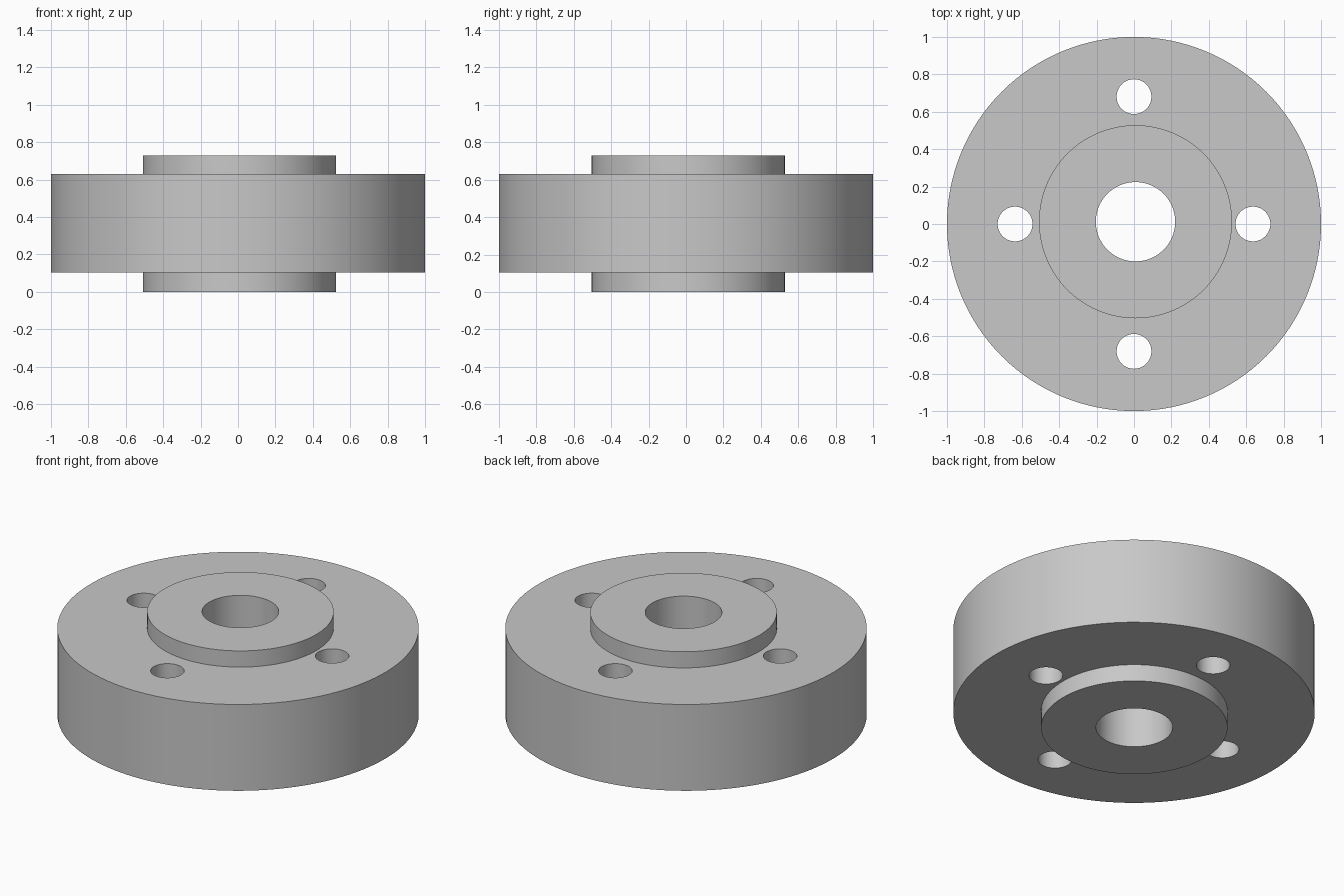
import bpy
import math

default = bpy.data.objects.get("Cube")
if default:
    bpy.data.objects.remove(default, do_unlink=True)

# Plain grey metal
grey = bpy.data.materials.new("grey_metal")
grey.use_nodes = True
colour = (0.58, 0.58, 0.58, 1)
grey.diffuse_color = colour
grey.node_tree.nodes["Principled BSDF"].inputs["Base Color"].default_value = colour


def cylinder(name, x, y, radius, bottom, top, sides=128):
    bpy.ops.mesh.primitive_cylinder_add(
        vertices=sides, radius=radius, depth=top - bottom,
        location=(x, y, (bottom + top) / 2))
    ob = bpy.context.object
    ob.name = name
    ob.data.materials.append(grey)
    return ob


def combine(target, tool, operation):
    mod = target.modifiers.new(tool.name, 'BOOLEAN')
    mod.operation = operation
    mod.solver = 'EXACT'
    mod.object = tool
    bpy.context.view_layer.objects.active = target
    bpy.ops.object.modifier_apply(modifier=mod.name)
    bpy.data.objects.remove(tool, do_unlink=True)


HEIGHT = 0.73
HUB_X, HUB_Y = 0.008, 0.012   # the hub sits slightly off centre

# Wide disc with a hub that stands proud on both faces
flange = cylinder("flange_disc", 0, 0, 1.0, 0.104, 0.631)
combine(flange, cylinder("hub", HUB_X, HUB_Y, 0.516, 0, HEIGHT), 'UNION')

# Centre bore
combine(flange, cylinder("bore", HUB_X, HUB_Y, 0.212, -0.1, HEIGHT + 0.1), 'DIFFERENCE')

# Four bolt holes, wider apart front to back
for i in range(4):
    angle = i * math.pi / 2
    hole = cylinder("bolt_hole", 0.636 * math.cos(angle), 0.681 * math.sin(angle),
                    0.093, -0.1, HEIGHT + 0.1, 64)
    combine(flange, hole, 'DIFFERENCE')

# Smooth walls, crisp rims
bpy.ops.object.select_all(action='DESELECT')
flange.select_set(True)
bpy.context.view_layer.objects.active = flange
bpy.ops.object.shade_smooth_by_angle(angle=math.radians(30))
